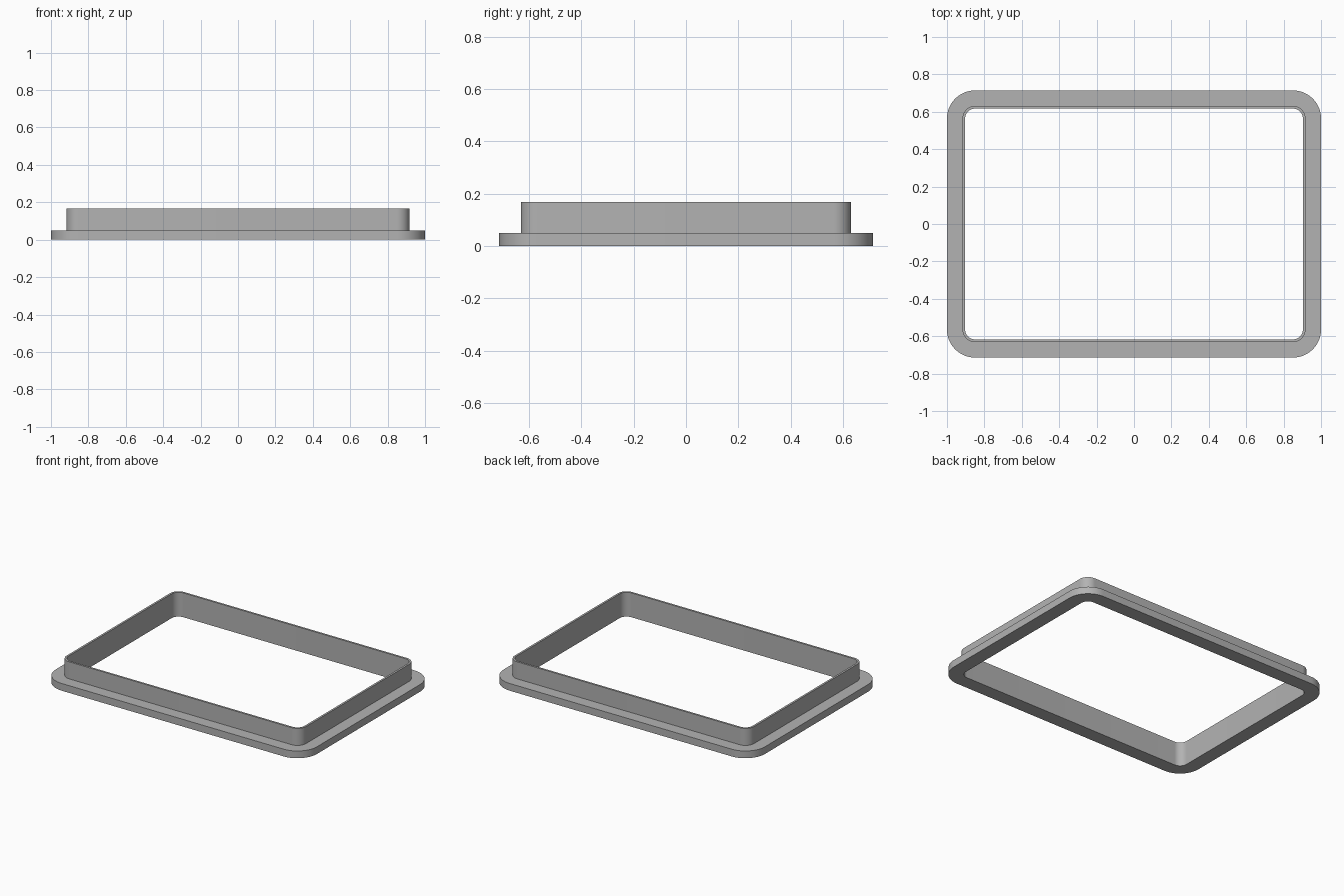
import bpy, bmesh
from math import sin, cos, pi, radians

cube = bpy.data.objects.get("Cube")
if cube:
    bpy.data.objects.remove(cube)

HALF_X, HALF_Y, CORNER = 1.0, 0.714, 0.15
STEPS = 16  # segments per rounded corner

grey = bpy.data.materials.new("plain grey")
grey.use_nodes = True
colour = (0.45, 0.45, 0.45, 1)
grey.diffuse_color = colour
grey.node_tree.nodes["Principled BSDF"].inputs["Base Color"].default_value = colour


def rounded_loop(bm, inset, z):
    """Ring of vertices around a rounded rectangle, inset from the outer rim."""
    r = CORNER - inset
    cx, cy = HALF_X - CORNER, HALF_Y - CORNER
    verts = []
    for corner, (sx, sy) in enumerate([(1, 1), (-1, 1), (-1, -1), (1, -1)]):
        for i in range(STEPS + 1):
            a = (corner + i / STEPS) * pi / 2
            verts.append(bm.verts.new((sx * cx + r * cos(a), sy * cy + r * sin(a), z)))
    return verts


# Cross-section of the frame: wide base flange with a thin upright wall
FLANGE_TOP, WALL_TOP = 0.05, 0.168
WALL_OUT, WALL_IN = 0.083, 0.097
section = [(0, 0), (0, FLANGE_TOP), (WALL_OUT, FLANGE_TOP),
           (WALL_OUT, WALL_TOP), (WALL_IN, WALL_TOP), (WALL_IN, 0)]

# Sweep the section around the rounded rectangle
bm = bmesh.new()
loops = [rounded_loop(bm, inset, z) for inset, z in section]
for k, low in enumerate(loops):
    high = loops[(k + 1) % len(loops)]
    for i in range(len(low)):
        j = (i + 1) % len(low)
        bm.faces.new((low[i], low[j], high[j], high[i]))
bmesh.ops.recalc_face_normals(bm, faces=bm.faces)
mesh = bpy.data.meshes.new("flanged_frame")
bm.to_mesh(mesh)
bm.free()
mesh.materials.append(grey)

frame = bpy.data.objects.new("flanged_frame", mesh)
bpy.context.collection.objects.link(frame)
bpy.context.view_layer.objects.active = frame
frame.select_set(True)
bpy.ops.object.shade_smooth_by_angle(angle=radians(30))
